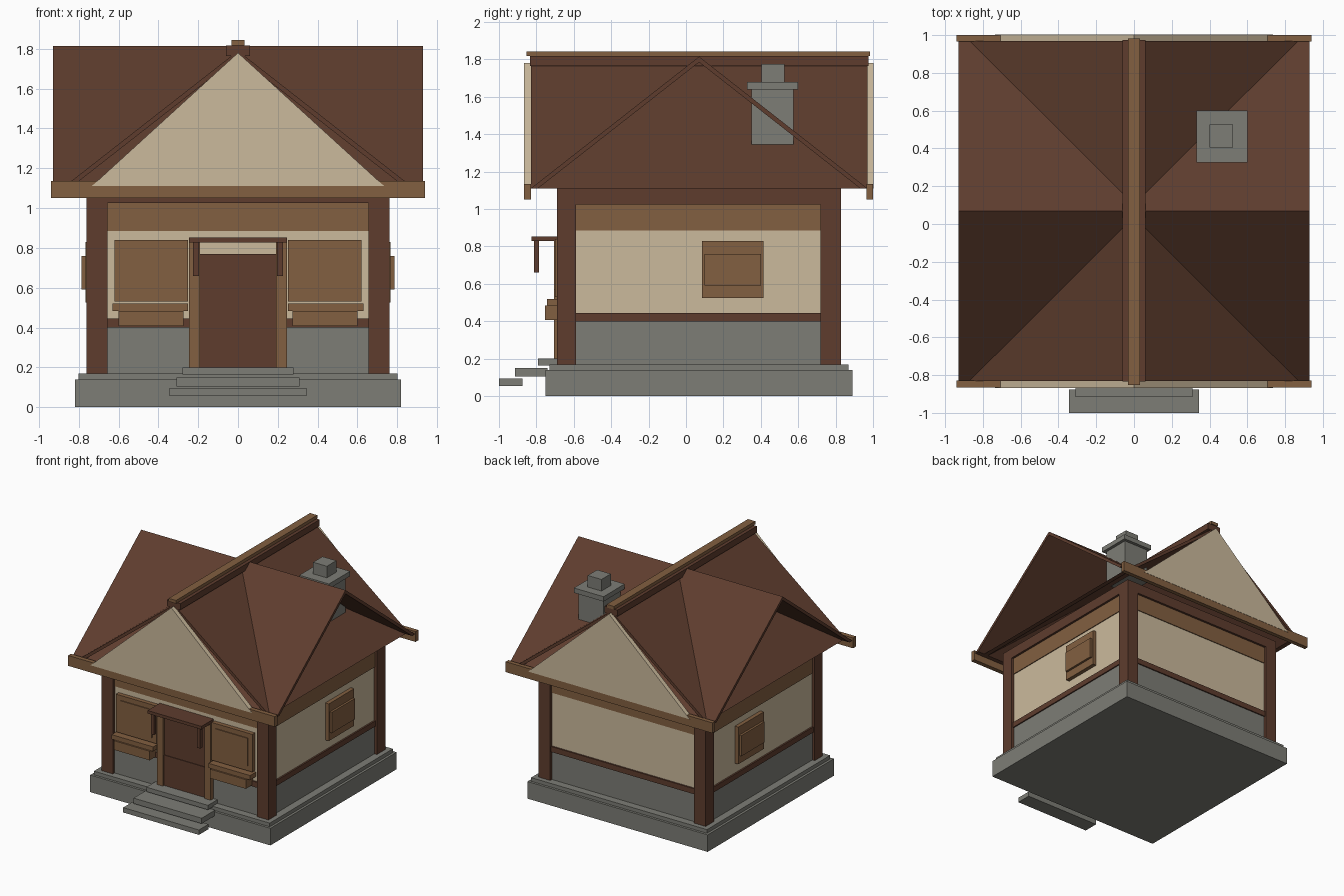
import bpy, bmesh

if "Cube" in bpy.data.objects:
    bpy.data.objects.remove(bpy.data.objects["Cube"])


def material(name, rgb):
    m = bpy.data.materials.new(name)
    m.diffuse_color = (*rgb, 1)
    m.use_nodes = True
    m.node_tree.nodes["Principled BSDF"].inputs["Base Color"].default_value = m.diffuse_color
    return m


BROWN = material("dark brown wood", (0.112, 0.046, 0.027))
TAN = material("tan wood", (0.225, 0.115, 0.052))
CREAM = material("cream plaster", (0.60, 0.49, 0.335))
STONE = material("grey stone", (0.205, 0.205, 0.18))


def finish(name, bm, mat):
    bmesh.ops.recalc_face_normals(bm, faces=bm.faces)
    me = bpy.data.meshes.new(name)
    bm.to_mesh(me)
    bm.free()
    me.materials.append(mat)
    ob = bpy.data.objects.new(name, me)
    bpy.context.collection.objects.link(ob)
    return ob


def box(name, mat, x, y, z, mirror=False):
    """Box from (min, max) ranges, optionally repeated at -x."""
    bm = bmesh.new()
    for s in ((1, -1) if mirror else (1,)):
        made = bmesh.ops.create_cube(bm, size=1)["verts"]
        for v in made:
            v.co = (s * x[v.co.x > 0], y[v.co.y > 0], z[v.co.z > 0])
    return finish(name, bm, mat)


def prism(name, mat, profile, a, b, axis):
    """Extrude a (u, z) profile from a to b along x or y."""
    bm = bmesh.new()
    place = (lambda u, z, t: (t, u, z)) if axis == "x" else (lambda u, z, t: (u, t, z))
    f = bm.faces.new([bm.verts.new(place(u, z, a)) for u, z in profile])
    ext = bmesh.ops.extrude_face_region(bm, geom=[f])["geom"]
    shift = place(0, 0, b - a)
    bmesh.ops.translate(bm, vec=shift, verts=[e for e in ext if isinstance(e, bmesh.types.BMVert)])
    return finish(name, bm, mat)


def chevron(c, half, top, low=1.11, t=0.03):
    inner = half * (1 - t / (top - low))
    return [(c - half, low), (c, top), (c + half, low),
            (c + inner, low), (c, top - t), (c - inner, low)]


# stone base
box("foundation", STONE, (-.82, .82), (-.75, .89), (0, .14))
box("foundation_ledge", STONE, (-.80, .80), (-.73, .87), (.14, .17))

# front steps
box("bottom_step", STONE, (-.345, .345), (-1.0, -.875), (.055, .095))
box("middle_step", STONE, (-.31, .31), (-.915, -.74), (.105, .15))
box("top_step", STONE, (-.28, .28), (-.79, -.66), (.163, .20))

# wall layers, each a band around the house, inset behind the posts
for name, mat, d, z in (
        ("stone_wall", STONE, .022, (.17, .40)),
        ("sill_beam", BROWN, .012, (.40, .445)),
        ("plaster_wall", CREAM, .025, (.445, .885)),
        ("upper_band", TAN, .018, (.885, 1.025)),
        ("top_beam", BROWN, 0, (1.025, 1.11))):
    box(name, mat, (-.76 + d, .76 - d), (-.69 + d, .83 - d), z)

# corner posts
box("front_posts", BROWN, (.655, .76), (-.69, -.587), (.17, 1.03), True)
box("back_posts", BROWN, (.655, .76), (.72, .83), (.17, 1.03), True)

# door and canopy
box("door", BROWN, (-.19, .19), (-.685, -.65), (.20, .77))
box("door_rail", BROWN, (-.19, .19), (-.69, -.68), (.20, .45))
box("door_frame", TAN, (.19, .245), (-.705, -.65), (.20, .83), True)
box("door_canopy", BROWN, (-.245, .245), (-.825, -.66), (.828, .853))
box("canopy_brackets", BROWN, (.195, .225), (-.812, -.785), (.66, .83), True)

# front windows with flower boxes
box("front_shutters", TAN, (.25, .62), (-.70, -.65), (.53, .84), True)
box("front_shutter_panels", TAN, (.29, .58), (-.707, -.69), (.57, .80), True)
box("flower_shelf", TAN, (.252, .63), (-.742, -.66), (.483, .52), True)
box("flower_box", TAN, (.275, .60), (-.755, -.66), (.408, .483), True)

# side windows
box("side_window_frames", TAN, (.72, .767), (.085, .415), (.525, .83), True)
box("side_window_panels", TAN, (.75, .785), (.10, .40), (.59, .76), True)

# crossing roofs, open at the side ends
prism("main_roof", BROWN, chevron(0, .87, 1.79), -.83, .97, "y")
prism("cross_roof", BROWN, chevron(.07, .90, 1.815), -.93, .93, "x")
box("ridge_beam", BROWN, (-.06, .06), (-.835, .975), (1.765, 1.817))
box("ridge_cap", TAN, (-.033, .033), (-.853, .983), (1.817, 1.843))

# gable triangles and eave boards, front and back
gable = [(-.735, 1.11), (.735, 1.11), (0, 1.78)]
for side, outer, inner in (("front", -.865, -.828), ("back", 1.0, .965)):
    s = -.002 if side == "front" else .002
    prism(side + "_gable", CREAM, gable, outer + s, inner, "y")
    box(side + "_eave_board", TAN, (-.94, .94), sorted((outer, inner)), (1.05, 1.135))

# chimney
box("chimney_stack", STONE, (.35, .575), (.35, .575), (1.345, 1.64))
box("chimney_cap", STONE, (.33, .60), (.325, .60), (1.64, 1.68))
box("chimney_pot", STONE, (.40, .525), (.405, .527), (1.68, 1.775))
